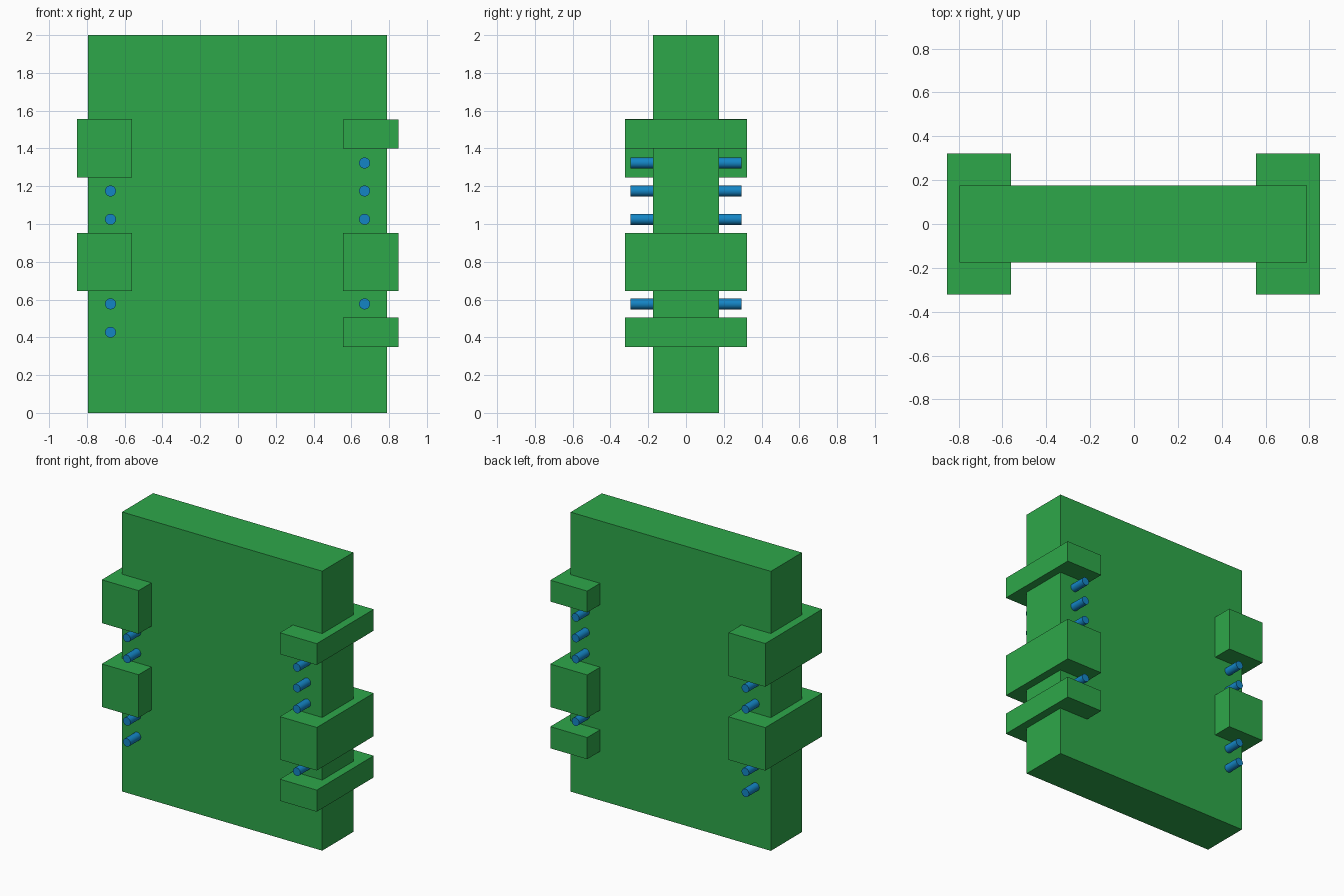
import bpy
import math

if "Cube" in bpy.data.objects:
    bpy.data.objects.remove(bpy.data.objects["Cube"])


def make_material(name, rgb):
    mat = bpy.data.materials.new(name)
    mat.diffuse_color = (*rgb, 1.0)
    mat.use_nodes = True
    mat.node_tree.nodes["Principled BSDF"].inputs["Base Color"].default_value = mat.diffuse_color
    return mat


GREEN = make_material("green", (0.027, 0.386, 0.068))
BLUE = make_material("blue", (0.007, 0.235, 0.56))


def box(name, x0, x1, half_depth, z0, z1):
    bpy.ops.mesh.primitive_cube_add(size=1, location=((x0 + x1) / 2, 0, (z0 + z1) / 2))
    obj = bpy.context.object
    obj.name = name
    obj.scale = (x1 - x0, 2 * half_depth, z1 - z0)
    bpy.ops.object.transform_apply(location=False, rotation=False, scale=True)
    obj.data.materials.append(GREEN)


def pin(name, x, z):
    bpy.ops.mesh.primitive_cylinder_add(vertices=32, radius=0.029, depth=0.588,
                                        location=(x, 0, z),
                                        rotation=(math.pi / 2, 0, 0))
    obj = bpy.context.object
    obj.name = name
    obj.data.materials.append(BLUE)
    bpy.ops.object.shade_smooth_by_angle(angle=math.radians(40))


# Main slab
box("slab", -0.795, 0.79, 0.176, 0.0, 2.0)

# Clamp blocks wrapping the side edges
for i, (z0, z1) in enumerate([(1.245, 1.555), (0.645, 0.953)]):
    box(f"left_block_{i + 1}", -0.853, -0.562, 0.322, z0, z1)
for i, (z0, z1) in enumerate([(1.40, 1.553), (0.645, 0.953), (0.35, 0.505)]):
    box(f"right_block_{i + 1}", 0.557, 0.849, 0.322, z0, z1)

# Pins passing through the slab
for i, z in enumerate([1.175, 1.025, 0.577, 0.427]):
    pin(f"left_pin_{i + 1}", -0.675, z)
for i, z in enumerate([1.323, 1.175, 1.025, 0.577]):
    pin(f"right_pin_{i + 1}", 0.67, z)
